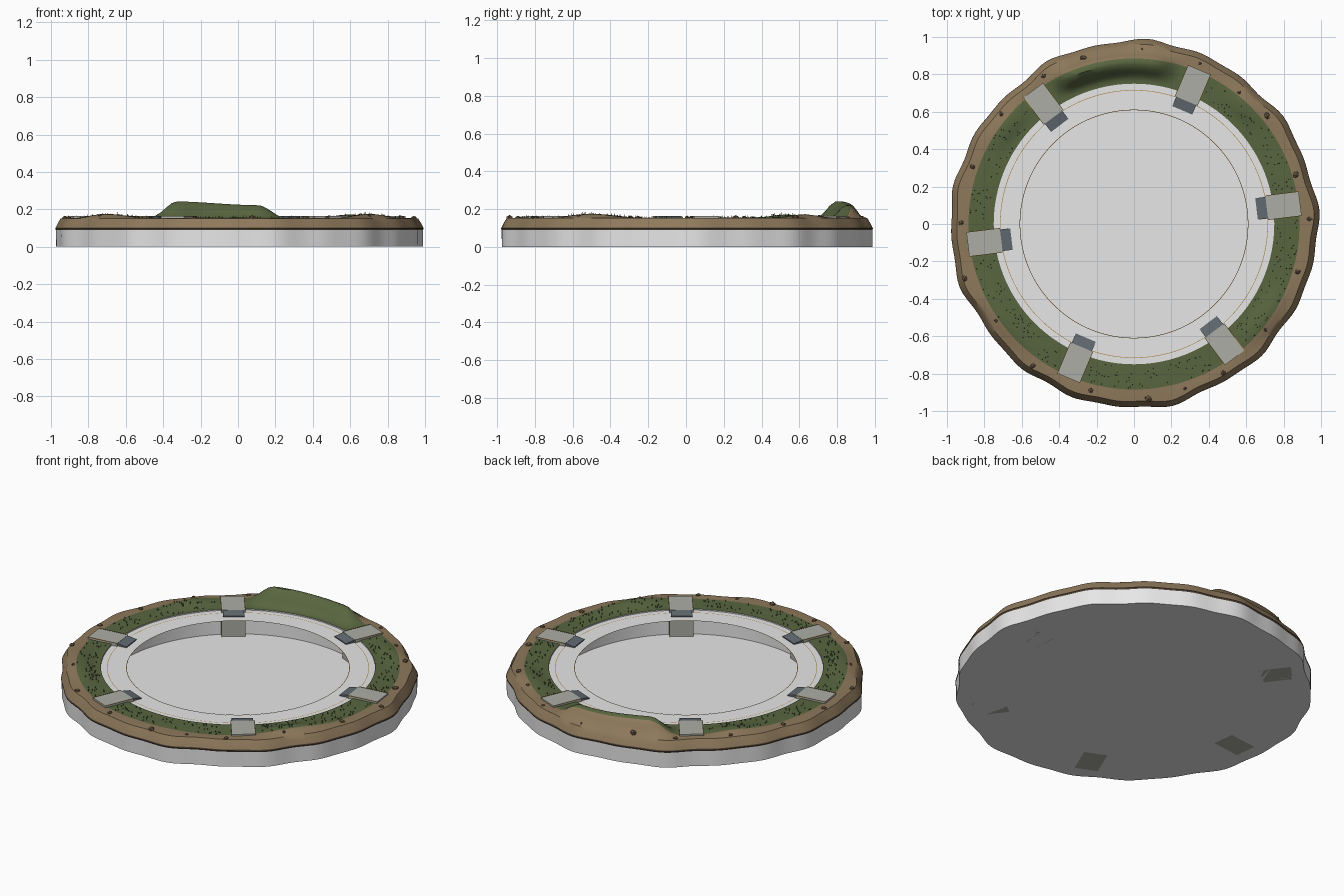
import bpy, bmesh, math, random
from mathutils import Matrix, Vector

if "Cube" in bpy.data.objects:
    bpy.data.objects.remove(bpy.data.objects["Cube"])

random.seed(4)
N = 180
TAU = 2 * math.pi


def mat(name, c, alpha=1):
    m = bpy.data.materials.new(name)
    m.diffuse_color = (*c, alpha)
    m.use_nodes = True
    m.node_tree.nodes["Principled BSDF"].inputs["Base Color"].default_value = m.diffuse_color
    return m


GRASS = mat("grass green", (0.098, 0.13, 0.05))
SAND = mat("sandy brown", (0.27, 0.19, 0.105))
LIP = mat("dark earth", (0.085, 0.06, 0.038))
WHITE = mat("pale cliff", (0.8, 0.8, 0.8))
WATER = mat("clear water", (0.8, 0.8, 0.8), 0.35)
TRIM = mat("golden trim", (0.42, 0.24, 0.05))
PLATE = mat("slab grey", (0.42, 0.42, 0.38))
SLATE = mat("slate grey", (0.12, 0.145, 0.165))
TUFT = mat("tuft green", (0.06, 0.085, 0.03))
ROCK = mat("rock brown", (0.15, 0.10, 0.06))


def finish(name, bm, mats, smooth=None):
    me = bpy.data.meshes.new(name)
    bm.to_mesh(me)
    bm.free()
    for m in mats:
        me.materials.append(m)
    ob = bpy.data.objects.new(name, me)
    bpy.context.collection.objects.link(ob)
    if smooth:
        bpy.ops.object.select_all(action='DESELECT')
        bpy.context.view_layer.objects.active = ob
        ob.select_set(True)
        bpy.ops.object.shade_smooth_by_angle(angle=math.radians(smooth))
    return ob


def rim(t):
    """Wavy outline of the island."""
    return (0.976 + 0.006 * math.cos(4 * t) + 0.006 * math.sin(13 * t + 0.4)
            + 0.005 * math.sin(22 * t) + 0.004 * math.sin(9 * t + 2))


def ramp(x, a, b):
    x = min(1, max(0, (x - a) / (b - a)))
    return x * x * (3 - 2 * x)


def ground(r, t):
    """Ground height: gentle roll plus the long mound at the back."""
    d = math.degrees(t) % 360
    across = ramp(r, 0.77, 0.855) * (1 - ramp(r, 0.87, 0.945))
    mound = ramp(d, 73, 83) * (1 - ramp(d, 112, 122)) * (0.07 + 0.017 * ramp(d, 80, 112))
    small = 0.02 * (math.exp(-((d - 46) / 9) ** 2) + math.exp(-((d - 142) / 9) ** 2)
                    + math.exp(-((d - 325) / 12) ** 2) + math.exp(-((d - 215) / 14) ** 2))
    return 0.153 + (mound + small) * across + 0.002 * math.sin(7 * t) * across


def lathe(name, rows, mats, pick, smooth=None, cap=False):
    """Sweep rows(t) -> [(r, z)...] around z; pick(row) gives the material index."""
    bm = bmesh.new()
    cols = []
    for i in range(N):
        t = TAU * i / N
        cols.append([bm.verts.new((r * math.cos(t), r * math.sin(t), z)) for r, z in rows(t)])
    for i in range(N):
        a, b = cols[i], cols[(i + 1) % N]
        for j in range(len(a) - 1):
            f = bm.faces.new((a[j], a[j + 1], b[j + 1], b[j]))
            f.material_index = pick(j)
    if cap:
        bm.faces.new([c[-1] for c in reversed(cols)])
    return finish(name, bm, mats, smooth)


# Grass ring, sandy shoulder and dark lip
RS = (0.75, 0.77, 0.79, 0.81, 0.83, 0.855, 0.87, 0.885, 0.905, 0.925)


def land_rows(t):
    R = rim(t)
    return [(r, ground(r, t)) for r in RS] + [
        (R - 0.03, 0.152), (R - 0.015, 0.128), (R - 0.003, 0.104), (R, 0.098), (R - 0.003, 0.09)]


lathe("land_ring", land_rows, [GRASS, SAND, LIP],
      lambda j: 0 if j < 7 else 1 if j < 12 else 2, 35)

# Pale cliff with its underside, the inner basin wall and basin floor
lathe("cliff", lambda t: [(rim(t) - 0.003, 0.092), (rim(t) - 0.004, 0.0)], [WHITE],
      lambda j: 0, 40, cap=True)
lathe("basin_wall", lambda t: [(0.75, 0.002), (0.75, 0.153)], [WHITE], lambda j: 0, 40)
bm = bmesh.new()
bmesh.ops.create_circle(bm, cap_ends=True, radius=0.75, segments=N,
                        matrix=Matrix.Translation((0, 0, 0.002)))
finish("basin_floor", bm, [WHITE])

# Clear water ring around the shore
lathe("shallow_ring", lambda t: [(0.61, 0.146), (0.75, 0.146)], [WATER], lambda j: 0)

# Thin golden lines on the water
for k, r in enumerate((0.61, 0.715)):
    lathe(f"water_line_{k + 1}", lambda t: [(r - 0.0015, 0.147), (r + 0.0015, 0.147)],
          [TRIM], lambda j: 0)


def box(bm, x0, x1, y0, y1, z0, z1, rot, z_in=None):
    """Box along the radius; z_in lowers the top of the inner edge."""
    z_in = z1 if z_in is None else z_in
    v = [bm.verts.new(rot @ Vector(p)) for p in (
        (x0, y0, z0), (x1, y0, z0), (x1, y1, z0), (x0, y1, z0),
        (x0, y0, z_in), (x1, y0, z1), (x1, y1, z1), (x0, y1, z_in))]
    for f in ((3, 2, 1, 0), (4, 5, 6, 7), (0, 1, 5, 4), (1, 2, 6, 5), (2, 3, 7, 6), (3, 0, 4, 7)):
        bm.faces.new([v[i] for i in f])


# Six stone piers down to the base, each with a slate lip and golden edges
piers = [math.radians(7 + 60 * k) for k in range(6)]
for k, a in enumerate(piers):
    rot = Matrix.Rotation(a, 3, 'Z')
    bm = bmesh.new()
    box(bm, 0.715, 0.895, -0.066, 0.066, 0.0, 0.163, rot)
    finish(f"stone_pier_{k + 1}", bm, [PLATE])
    bm = bmesh.new()
    box(bm, 0.66, 0.718, -0.058, 0.058, 0.135, 0.162, rot, 0.152)
    finish(f"slate_lip_{k + 1}", bm, [SLATE])
    bm = bmesh.new()
    for y in (-0.066, 0.063):
        box(bm, 0.72, 0.895, y, y + 0.003, 0.16, 0.1645, rot)
    finish(f"pier_trim_{k + 1}", bm, [TRIM])


def clear(t):
    return all(abs((t - a + math.pi) % TAU - math.pi) > 0.1 for a in piers)


# Grass tufts
bm = bmesh.new()
for _ in range(420):
    t, r = random.uniform(0, TAU), random.uniform(0.765, 0.88)
    d = math.degrees(t)
    if not clear(t) or 70 < d < 124:
        continue
    h = random.uniform(0.008, 0.016)
    m = Matrix.Translation((r * math.cos(t), r * math.sin(t), ground(r, t) + h / 2 - 0.001))
    bmesh.ops.create_cone(bm, segments=4, radius1=0.003, radius2=0, depth=h,
                          matrix=m @ Matrix.Rotation(t * 9, 4, 'Z'))
finish("grass_tufts", bm, [TUFT])

# Rocks on the sandy shoulder
bm = bmesh.new()
for k in range(20):
    t = TAU * (k + random.uniform(-0.3, 0.3)) / 20
    r, s = rim(t) - random.uniform(0.035, 0.07), random.uniform(0.009, 0.02)
    m = Matrix.Translation((r * math.cos(t), r * math.sin(t), ground(r, t))) @ Matrix.Rotation(k, 4, 'Z')
    bmesh.ops.create_icosphere(bm, subdivisions=1, radius=s,
                               matrix=m @ Matrix.Diagonal((1.1, 0.85, 0.8, 1)))
finish("shore_rocks", bm, [ROCK])
